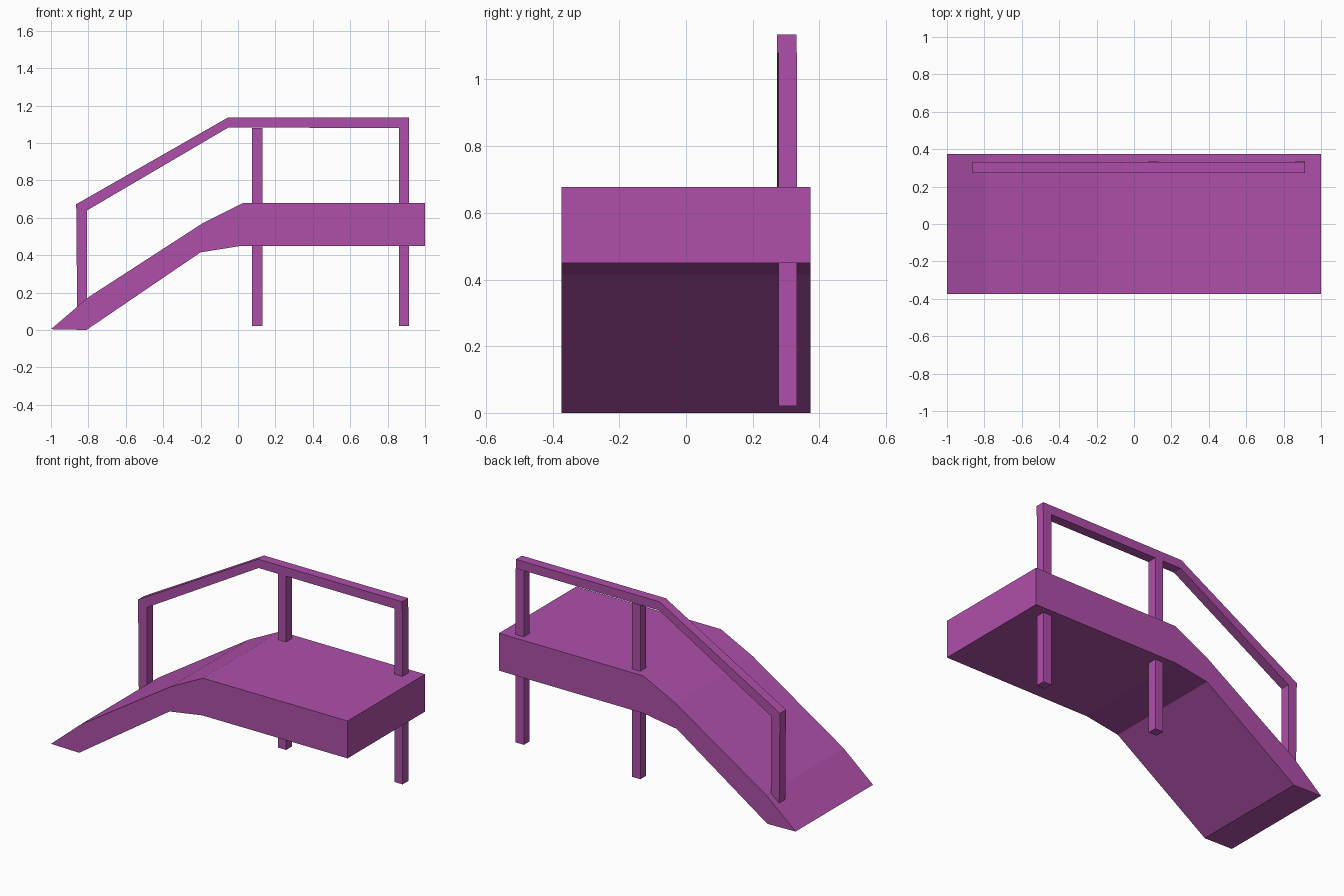
import bpy

cube = bpy.data.objects.get("Cube")
if cube:
    bpy.data.objects.remove(cube, do_unlink=True)

# Single painted finish
paint = bpy.data.materials.new("purple_paint")
paint.use_nodes = True
colour = (0.43, 0.08, 0.40, 1.0)
paint.diffuse_color = colour
paint.node_tree.nodes["Principled BSDF"].inputs["Base Color"].default_value = colour


def extrude_profile(name, outline, y0, y1):
    """Extrude a side outline of (x, z) points from y0 to y1, flat shaded."""
    n = len(outline)
    verts = [(x, y, z) for y in (y0, y1) for x, z in outline]
    faces = [tuple(range(n)), tuple(reversed(range(n, 2 * n)))]
    faces += [(i, i + n, (i + 1) % n + n, (i + 1) % n) for i in range(n)]
    mesh = bpy.data.meshes.new(name)
    mesh.from_pydata(verts, [], faces)
    mesh.materials.append(paint)
    mesh.update()
    obj = bpy.data.objects.new(name, mesh)
    bpy.context.collection.objects.link(obj)
    return obj


def post(name, x0, x1, z0, z1, y0, y1):
    return extrude_profile(name, [(x0, z0), (x1, z0), (x1, z1), (x0, z1)], y0, y1)


# Sloping ramp running into the level platform, listed anticlockwise
extrude_profile("ramp_and_platform", [
    (-1, 0.004), (-0.81, 0), (-0.2, 0.415), (0.02, 0.45), (1, 0.45),
    (1, 0.678), (0.025, 0.678), (-0.19, 0.57), (-0.8, 0.175)], -0.373, 0.373)

# Handrail, sloped then level, with the lower end post as one bent bar
extrude_profile("handrail", [
    (-0.86, 0.1), (-0.806, 0.1), (-0.806, 0.64), (-0.052, 1.082),
    (0.915, 1.08), (0.915, 1.135), (-0.055, 1.135), (-0.865, 0.672)], 0.273, 0.331)

# Tall posts passing through the platform, tucked under the rail
for name, x in (("middle_post", 0.075), ("end_post", 0.86)):
    post(name, x, x + 0.055, 0.02, 1.081, 0.278, 0.333)
